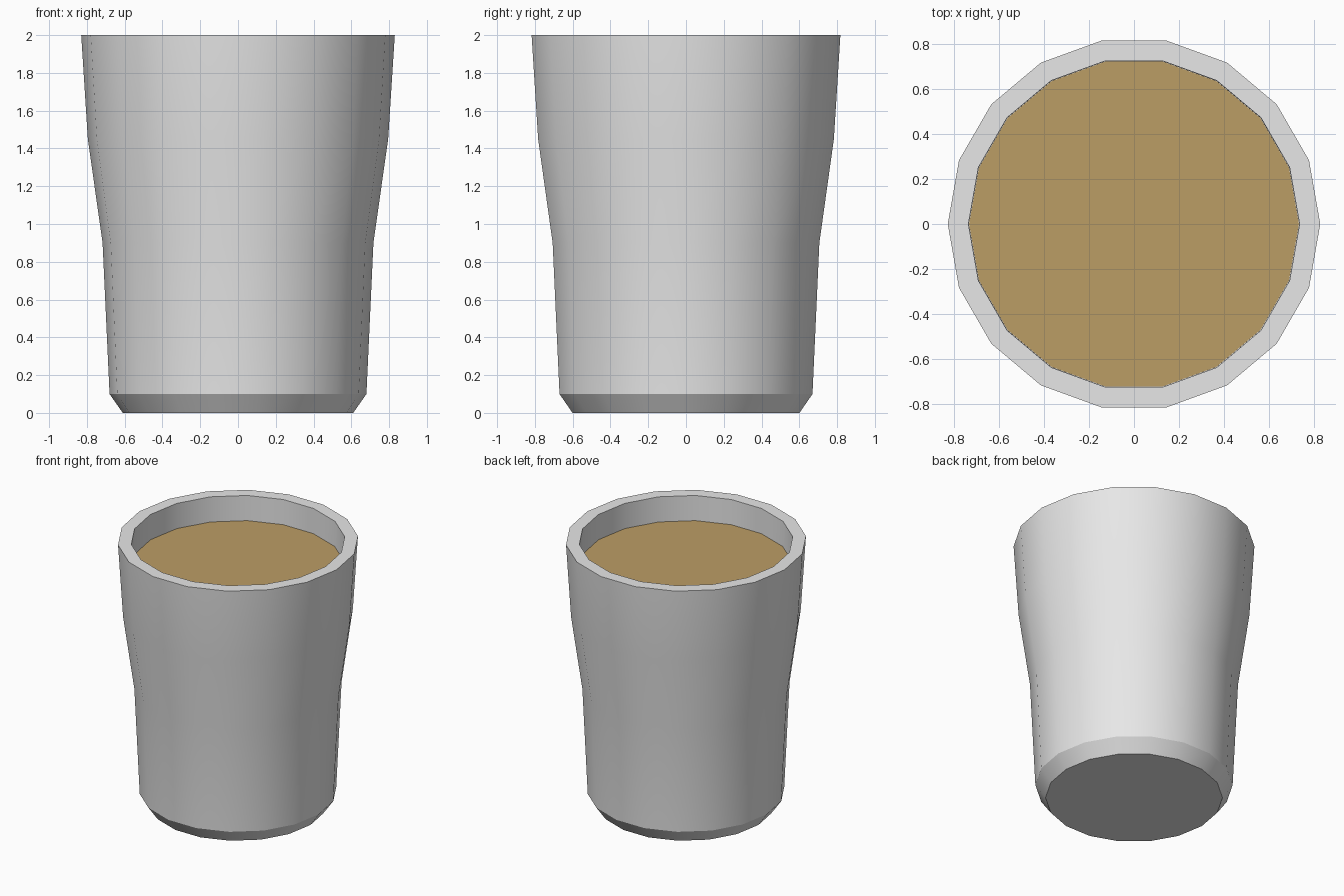
import bpy, bmesh, math

if "Cube" in bpy.data.objects:
    bpy.data.objects.remove(bpy.data.objects["Cube"])

SIDES = 18


def material(name, rgb):
    m = bpy.data.materials.new(name)
    m.diffuse_color = (*rgb, 1)
    m.use_nodes = True
    m.node_tree.nodes["Principled BSDF"].inputs["Base Color"].default_value = m.diffuse_color
    return m


def lathe(name, profile, mat):
    """Revolve (radius, height) rings and cap the first and last ring."""
    bm = bmesh.new()
    rings = [[bm.verts.new((r * math.cos(2 * math.pi * i / SIDES),
                            r * math.sin(2 * math.pi * i / SIDES), z))
              for i in range(SIDES)] for r, z in profile]
    for a, b in zip(rings, rings[1:]):
        for i in range(SIDES):
            j = (i + 1) % SIDES
            bm.faces.new((a[i], a[j], b[j], b[i]))
    bm.faces.new(rings[0][::-1])
    bm.faces.new(rings[-1])
    mesh = bpy.data.meshes.new(name)
    bm.to_mesh(mesh)
    bm.free()
    mesh.materials.append(mat)
    obj = bpy.data.objects.new(name, mesh)
    bpy.context.collection.objects.link(obj)
    bpy.ops.object.select_all(action='DESELECT')
    obj.select_set(True)
    bpy.context.view_layer.objects.active = obj
    bpy.ops.object.shade_smooth_by_angle(angle=math.radians(30))
    return obj


grey = material("cup_grey", (0.8, 0.8, 0.8))
brown = material("coffee_brown", (0.50, 0.337, 0.13))

# Cup: chamfered foot, waisted wall, flat rim, recessed interior
lathe("cup", [(0.61, 0), (0.68, 0.10), (0.717, 0.90), (0.795, 1.45), (0.83, 2.0),
              (0.738, 2.0), (0.736, 1.805)], grey)

# Coffee surface filling the recess
lathe("coffee", [(0.735, 1.806), (0.735, 1.81)], brown)
